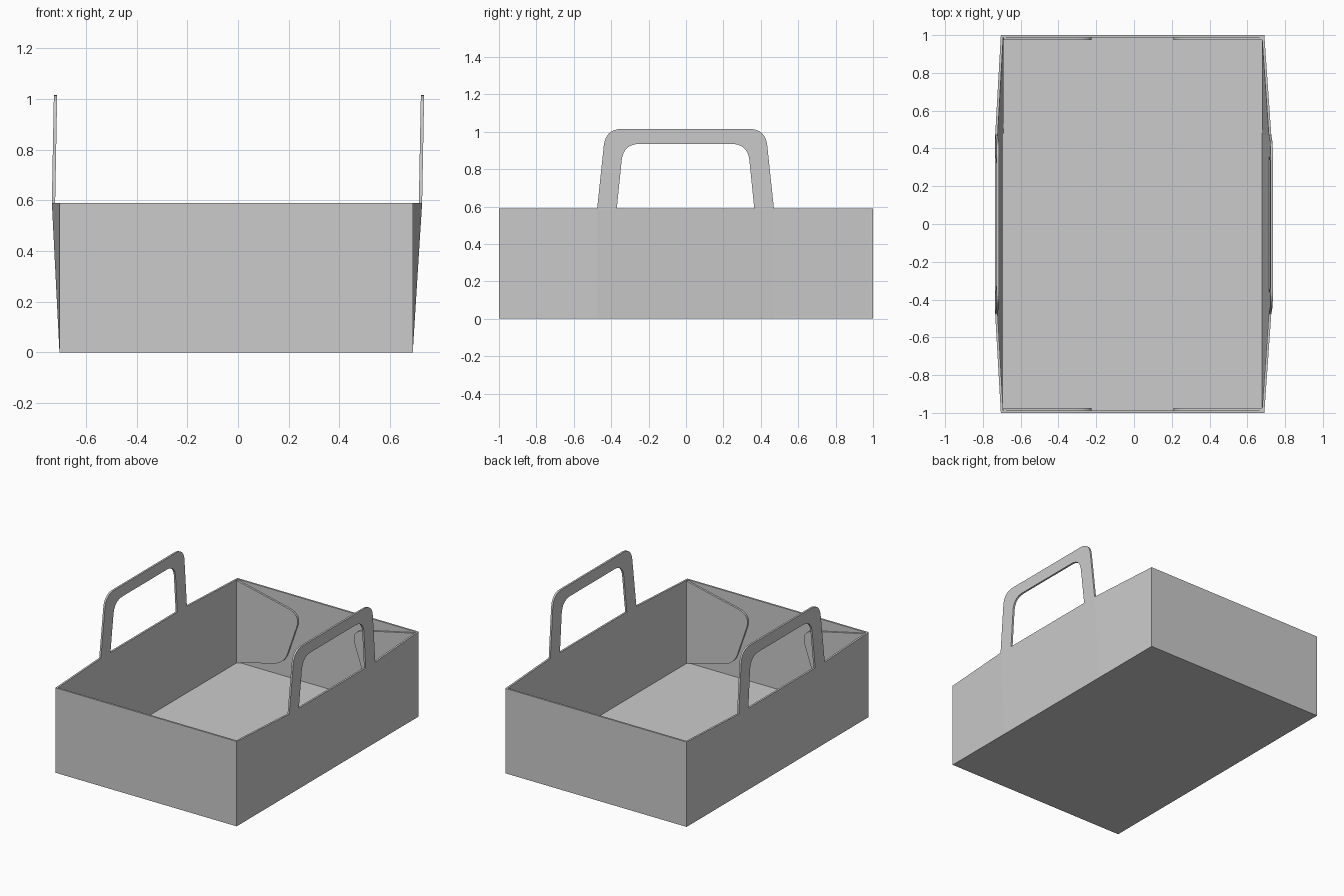
import bpy, bmesh
from mathutils import Vector

if "Cube" in bpy.data.objects:
    bpy.data.objects.remove(bpy.data.objects["Cube"])

T = 0.013          # board thickness
H = 0.59           # wall height
XL, XR = -0.705, 0.69


def finish(name, bm):
    bmesh.ops.recalc_face_normals(bm, faces=bm.faces)
    mesh = bpy.data.meshes.new(name)
    bm.to_mesh(mesh)
    bm.free()
    obj = bpy.data.objects.new(name, mesh)
    bpy.context.collection.objects.link(obj)
    return obj


def board(name, faces, offset):
    """Thicken a list of polygons (3D points) by a constant offset vector."""
    bm = bmesh.new()
    for pts in faces:
        bm.faces.new([bm.verts.new(p) for p in pts])
    bmesh.ops.remove_doubles(bm, verts=bm.verts, dist=1e-5)
    ext = bmesh.ops.extrude_face_region(bm, geom=bm.faces[:], use_keep_orig=True)
    moved = [g for g in ext["geom"] if isinstance(g, bmesh.types.BMVert)]
    bmesh.ops.translate(bm, verts=moved, vec=offset)
    return finish(name, bm)


def rounded(points, steps=8):
    """Round each (a, b, radius) corner of an open 2D path."""
    out = []
    for i, (a, b, r) in enumerate(points):
        p = Vector((a, b))
        if r == 0:
            out.append(p)
            continue
        p0 = p + (Vector(points[i - 1][:2]) - p).normalized() * r
        p1 = p + (Vector(points[i + 1][:2]) - p).normalized() * r
        for k in range(steps + 1):
            t = k / steps
            out.append(p0 * (1 - t) ** 2 + p * 2 * t * (1 - t) + p1 * t * t)
    return out


# Floor
board("floor", [[(XL, -1, 0), (XR, -1, 0), (XR, 1, 0), (XL, 1, 0)]], (0, 0, T))

# Straight end walls
for name, s in (("front_wall", -1), ("back_wall", 1)):
    board(name, [[(XL, s, 0), (XR, s, 0), (XR, s, H), (XL, s, H)]], (0, -s * T, 0))

# Handle outline: outer arch, then inner arch back
outer = rounded([(-0.475, H, 0), (-0.43, 1.015, 0.09), (0.425, 1.015, 0.09), (0.47, H, 0)])
inner = rounded([(0.365, H, 0), (0.33, 0.935, 0.09), (-0.335, 0.935, 0.09), (-0.37, H, 0)])

# Side walls bow outward at the top middle and carry the handles
sides = (("left", -1, XL, -0.735, -0.727), ("right", 1, XR, 0.727, 0.735))
for name, s, x0, x_mid, x_top in sides:
    cols = [(-1, x0), (-0.475, x_mid), (0.47, x_mid), (1, x0)]
    panels = [[(x0, ya, 0), (x0, yb, 0), (xb, yb, H), (xa, ya, H)]
              for (ya, xa), (yb, xb) in zip(cols, cols[1:])]
    board(name + "_wall", panels, (-s * T, 0, 0))

    lean = (x_top - x_mid) / (1.015 - H)
    arch = [(x_mid + lean * (p.y - H), p.x, p.y) for p in outer + inner]
    board(name + "_handle", [arch], (-s * T, 0, 0))

    # Rounded glue flaps folded inside the end walls
    flap = rounded([(0, T, 0), (0.37, 0.105, 0.08), (0.50, 0.475, 0.10), (0, H - 0.005, 0)])
    for end, e in (("front", -1), ("back", 1)):
        y = e * (1 - T)
        board(f"{name}_{end}_flap",
              [[(x0 - s * (T + p.x * 0.985), y, p.y) for p in flap]], (0, -e * T, 0))
